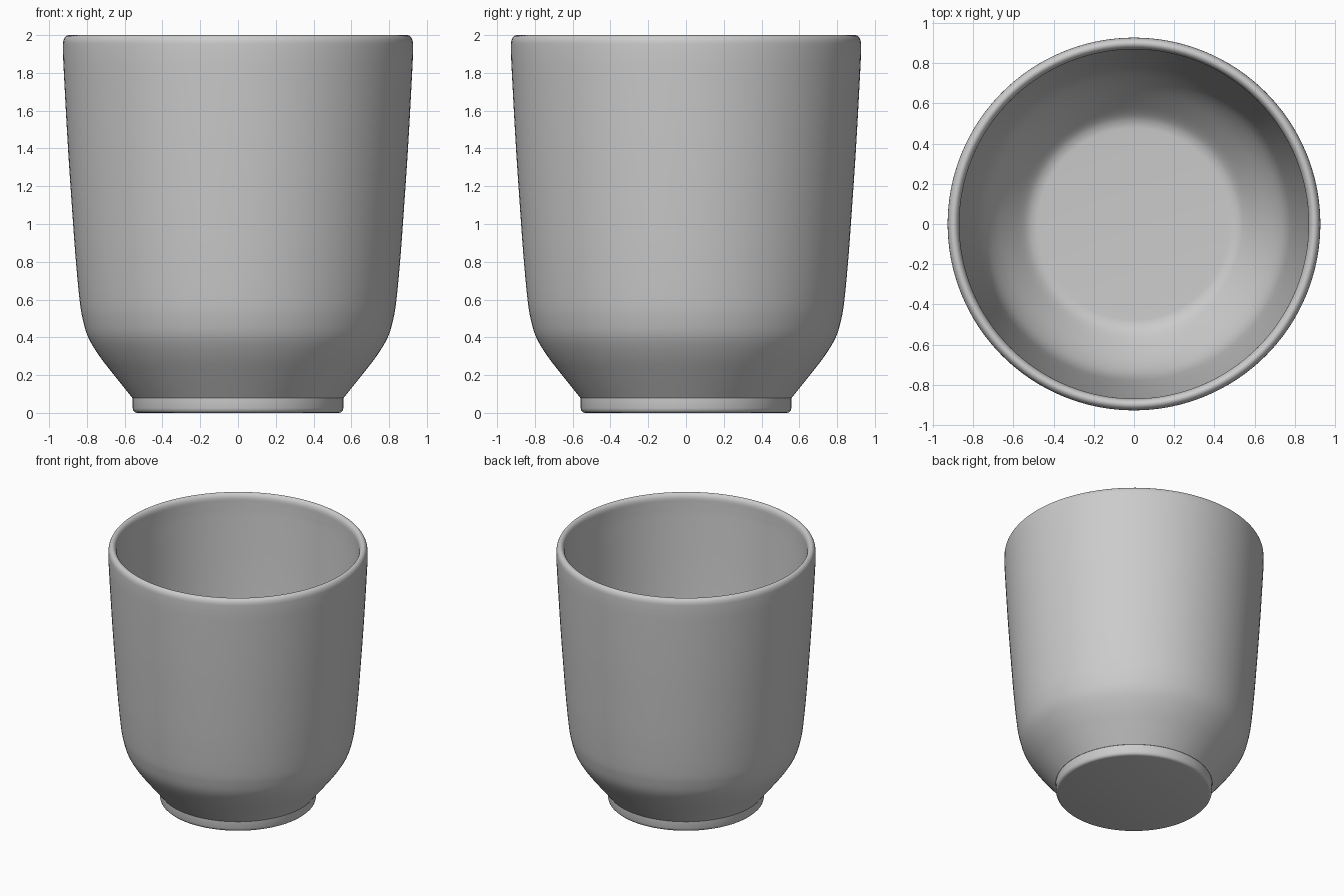
import bpy, bmesh, math
from mathutils import Vector

if "Cube" in bpy.data.objects:
    bpy.data.objects.remove(bpy.data.objects["Cube"])

SEGMENTS = 128


def smooth_curve(points, steps=5):
    """Catmull-Rom curve through (radius, height) points."""
    p = [Vector(q) for q in points]
    p = [2 * p[0] - p[1]] + p + [2 * p[-1] - p[-2]]
    out = []
    for a, b, c, d in zip(p, p[1:], p[2:], p[3:]):
        for i in range(steps):
            t = i / steps
            out.append(0.5 * (2 * b + (c - a) * t + (2 * a - 5 * b + 4 * c - d) * t * t
                              + (3 * b - a - 3 * c + d) * t ** 3))
    return out + [p[-2]]


def lathe(name, profile):
    bm = bmesh.new()
    verts = [bm.verts.new((r, 0, z)) for r, z in profile]
    edges = [bm.edges.new(e) for e in zip(verts, verts[1:])]
    bmesh.ops.spin(bm, geom=verts + edges, cent=(0, 0, 0), axis=(0, 0, 1),
                   angle=2 * math.pi, steps=SEGMENTS)
    bmesh.ops.remove_doubles(bm, verts=bm.verts, dist=0.0002)
    bmesh.ops.recalc_face_normals(bm, faces=bm.faces)
    mesh = bpy.data.meshes.new(name)
    bm.to_mesh(mesh)
    bm.free()
    obj = bpy.data.objects.new(name, mesh)
    bpy.context.collection.objects.link(obj)
    bpy.context.view_layer.objects.active = obj
    obj.select_set(True)
    bpy.ops.object.shade_smooth_by_angle(angle=math.radians(35))
    obj.select_set(False)
    return obj


# Foot ring: flat underside, softened lower edge, short vertical side
foot = [(0, 0), (0.535, 0), (0.546, 0.003), (0.554, 0.011), (0.558, 0.025), (0.558, 0.08)]

# Outer wall, from the foot up to the rim
outer = smooth_curve([(0.56, 0.08), (0.656, 0.2), (0.733, 0.3), (0.793, 0.4), (0.823, 0.5),
                      (0.839, 0.6), (0.858, 0.8), (0.873, 1.0), (0.9, 1.4),
                      (0.922, 1.8), (0.926, 1.9), (0.926, 1.955)])

# Rounded rim
rim = [(0.897 + 0.029 * math.cos(a), 1.955 + 0.045 * math.sin(a))
       for a in (math.pi * i / 12 for i in range(1, 12))]

# Inner wall down to the flat floor
inner = smooth_curve([(0.868, 1.955), (0.867, 1.9), (0.863, 1.8), (0.84, 1.4), (0.812, 1.0),
                      (0.797, 0.8), (0.778, 0.6), (0.762, 0.5), (0.735, 0.42),
                      (0.685, 0.335), (0.61, 0.24), (0.545, 0.17), (0.5, 0.145), (0.45, 0.14)])

lathe("cup", foot + outer + rim + inner + [(0, 0.14)])
